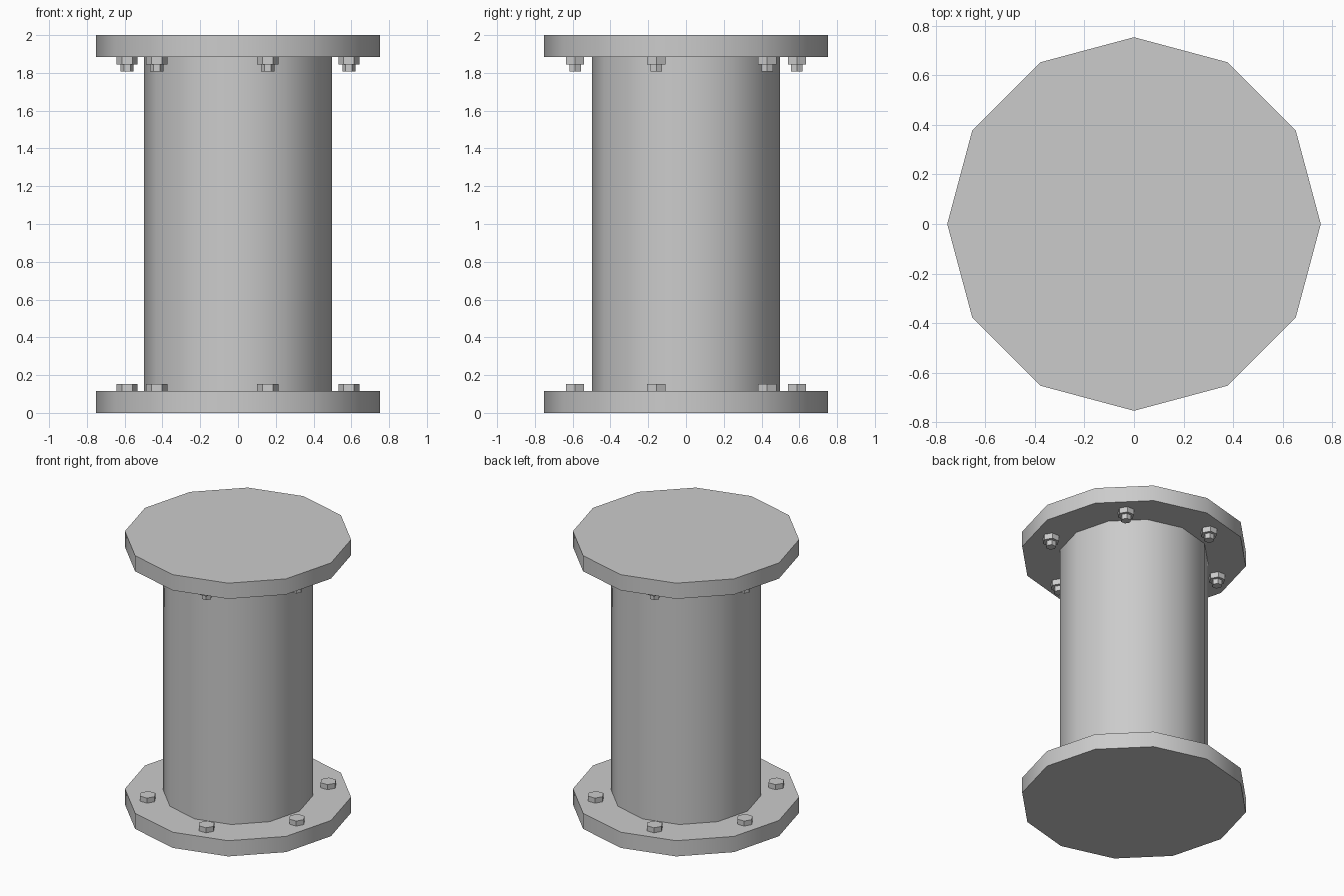
import bpy, math

if "Cube" in bpy.data.objects:
    bpy.data.objects.remove(bpy.data.objects["Cube"])

def prism(name, sides, radius, z0, z1, x=0.0, y=0.0, smooth=False):
    """Upright prism with its first corner on +x."""
    bpy.ops.mesh.primitive_cylinder_add(vertices=sides, radius=radius, depth=z1 - z0,
                                        location=(x, y, (z0 + z1) / 2))
    ob = bpy.context.object
    ob.name = name
    if sides % 4:
        # primitive starts on +y, so turn the hexagons to put a corner on x
        ob.rotation_euler.z = math.pi / 2
    if smooth:
        bpy.ops.object.shade_smooth_by_angle(angle=math.radians(40))
    return ob

FLANGE = 0.115
TOP = 2.0

# Pipe body and end flanges
prism("pipe", 12, 0.498, FLANGE, TOP - FLANGE, smooth=True)
prism("bottom_flange", 12, 0.753, 0, FLANGE, smooth=True)
prism("top_flange", 12, 0.753, TOP - FLANGE, TOP, smooth=True)

# Six bolts per flange: heads below, nuts with protruding shanks above
for i in range(6):
    a = math.radians(45 + 60 * i)
    x, y = 0.608 * math.cos(a), 0.608 * math.sin(a)
    prism(f"bottom_bolt_head_{i + 1}", 6, 0.056, FLANGE, 0.152, x, y)
    prism(f"top_nut_{i + 1}", 6, 0.056, 1.845, TOP - FLANGE, x, y)
    prism(f"top_bolt_end_{i + 1}", 6, 0.035, 1.808, 1.845, x, y)
